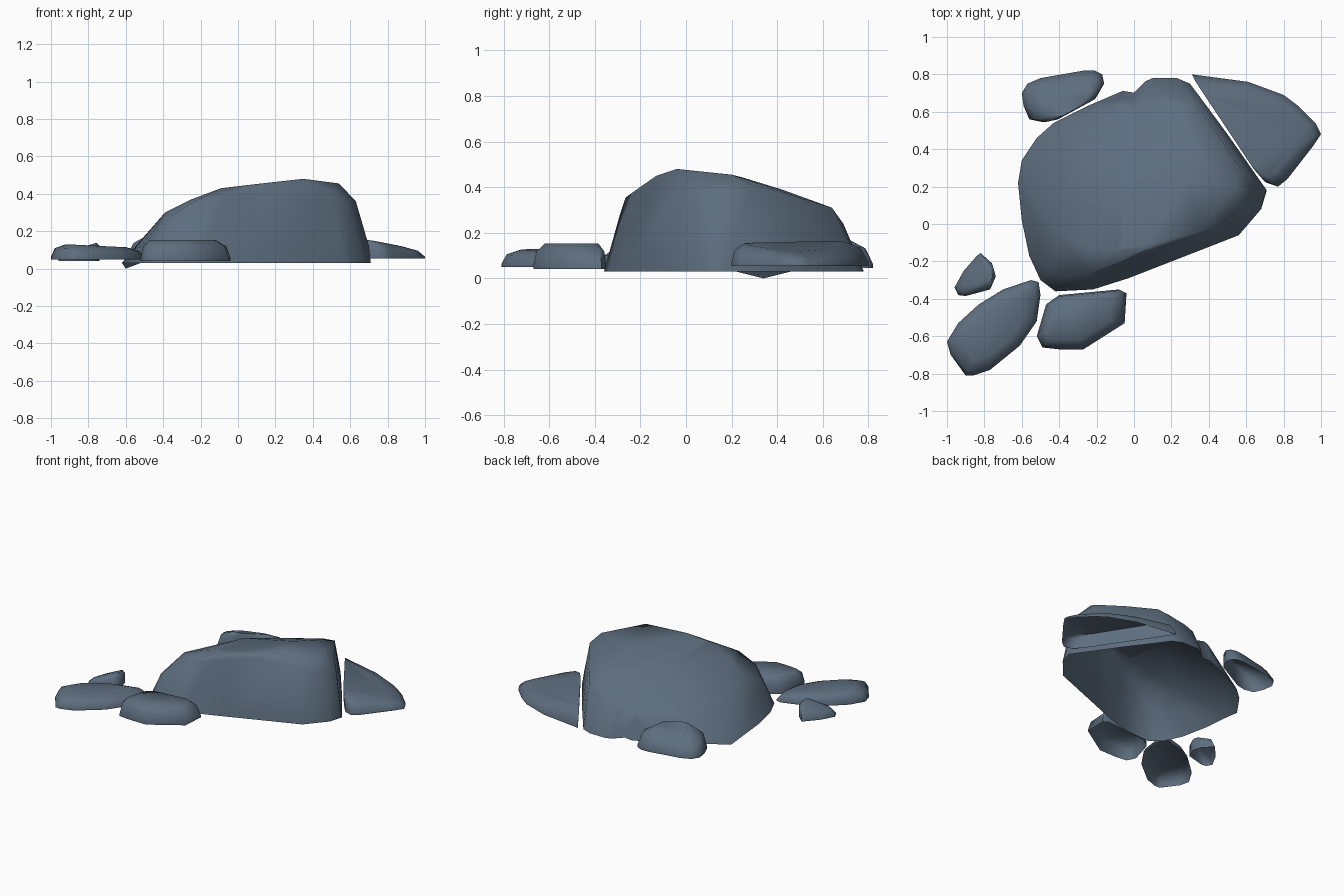
import bpy, bmesh, math
from mathutils import Vector

if "Cube" in bpy.data.objects:
    bpy.data.objects.remove(bpy.data.objects["Cube"])

slate = bpy.data.materials.new("slate_grey")
slate.diffuse_color = (0.11, 0.155, 0.21, 1)
slate.use_nodes = True
slate.node_tree.nodes["Principled BSDF"].inputs["Base Color"].default_value = slate.diffuse_color


def shell(name, points, notch=None, angle=60):
    """Convex rock shell, open underneath, with an optional crease at x = notch."""
    bm = bmesh.new()
    for p in points:
        bm.verts.new(p)
    res = bmesh.ops.convex_hull(bm, input=bm.verts[:])
    loose = {v for v in res["geom_interior"] + res["geom_unused"]
             if isinstance(v, bmesh.types.BMVert) and v.is_valid}
    bmesh.ops.delete(bm, geom=list(loose), context='VERTS')
    bmesh.ops.recalc_face_normals(bm, faces=bm.faces[:])
    under = [f for f in bm.faces if f.normal.z < -0.4]
    bmesh.ops.delete(bm, geom=under, context='FACES')
    if notch is not None:
        for x in (notch - 0.06, notch, notch + 0.06):
            bmesh.ops.bisect_plane(bm, geom=bm.verts[:] + bm.edges[:] + bm.faces[:],
                                   plane_co=(x, 0, 0), plane_no=(1, 0, 0))
        for v in bm.verts:
            if abs(v.co.x - notch) < 0.01 and v.co.y > 0.55:
                v.co.y -= 0.035
                v.co.z -= 0.015 if v.co.z > 0.1 else 0
    me = bpy.data.meshes.new(name)
    bm.to_mesh(me)
    bm.free()
    ob = bpy.data.objects.new(name, me)
    bpy.context.collection.objects.link(ob)
    me.materials.append(slate)
    bpy.ops.object.select_all(action='DESELECT')
    ob.select_set(True)
    bpy.context.view_layer.objects.active = ob
    bpy.ops.object.shade_smooth_by_angle(angle=math.radians(angle))
    return ob


def small_rock(name, outline, z0, z1, mid=0.92, top=0.72, slope=(0, 0), shift=(0, 0)):
    """Low stone: steep sides, rounded shoulder and a tilted, shifted top."""
    c = sum((Vector(p) for p in outline), Vector((0, 0))) / len(outline)
    pts = []
    for scale, h, s in ((1, 0, 0), (1, 0.15, 0), (mid, 0.7, .35), (top, 1, 1)):
        for p in outline:
            d = (Vector(p) - c) * scale
            q = c + d + Vector(shift) * s
            tilt = (slope[0] * d.x + slope[1] * d.y) * h
            pts.append((q.x, q.y, z0 + (z1 - z0) * h + tilt))
    return shell(name, pts)


# Main boulder: ground outline, then the rim and crown
base = [(-.62, .22), (-.60, .34), (-.52, .46), (-.43, .54), (-.25, .63),
        (-.05, .715), (.05, .755), (.10, .78), (.23, .78), (.30, .75), (.50, .48),
        (.71, .18), (.68, .08), (.56, -.06), (.30, -.16), (-.03, -.29),
        (-.22, -.35), (-.42, -.36), (-.50, -.30), (-.56, -.17), (-.60, .02)]
rim = [(-.36, -.29, .28), (-.24, -.265, .355), (-.06, -.195, .405),
       (.20, -.11, .435), (.50, -.005, .41), (.57, .03, .37), (.63, .15, .36),
       (.57, .29, .41), (.46, .46, .365), (.33, .64, .31), (.23, .64, .30),
       (.14, .69, .24), (-.10, .64, .20), (-.36, .48, .18), (-.53, .27, .14),
       (-.51, .0, .15), (-.45, -.24, .20)]
crown = [(.35, -.04, .48), (.54, .20, .455), (.08, -.13, .45), (-.09, -.14, .43),
         (-.25, -.12, .37), (-.39, -.06, .30), (-.09, .2, .385), (.28, .24, .445),
         (.30, .42, .39), (.70, .17, .12), (-.05, .45, .30)]
shell("main_boulder", [(x, y, 0.0 if x == -.60 and y == .34 else .03)
                       for x, y in base] + rim + crown, notch=0.0)

# Split-off slab beside the right back edge
small_rock("right_slab",
           [(.31, .80), (.43, .78), (.61, .76), (.80, .69), (.88, .63), (.97, .54),
            (1, .48), (.96, .42), (.82, .24), (.77, .20), (.71, .22), (.65, .29)],
           .055, .14, mid=.92, top=.72, slope=(-.12, -.06), shift=(-.05, -.035))

# Scattered stones around the boulder
small_rock("front_stone",
           [(-.52, -.60), (-.49, -.66), (-.40, -.67), (-.27, -.67), (-.05, -.53),
            (-.04, -.37), (-.08, -.35), (-.40, -.38), (-.47, -.43)],
           .04, .152, mid=.93, top=.74, shift=(-.01, .01))
small_rock("left_stone",
           [(-1, -.63), (-.98, -.70), (-.90, -.81), (-.86, -.81), (-.77, -.78),
            (-.61, -.65), (-.52, -.52), (-.50, -.38), (-.51, -.31), (-.55, -.30),
            (-.70, -.35), (-.83, -.43), (-.94, -.53)],
           .05, .122, mid=.91, top=.65, slope=(-.05, 0), shift=(-.01, 0))
small_rock("pebble",
           [(-.96, -.34), (-.94, -.38), (-.90, -.385), (-.77, -.35), (-.74, -.28),
            (-.76, -.21), (-.82, -.155), (-.84, -.17), (-.91, -.25)],
           .04, .125, mid=.85, top=.4, slope=(.3, 0), shift=(.05, 0))
# Slab leaning against the back of the boulder
small_rock("back_stone",
           [(-.60, .70), (-.59, .63), (-.56, .56), (-.49, .545), (-.42, .56),
            (-.20, .68), (-.16, .75), (-.17, .80), (-.21, .82), (-.27, .82),
            (-.50, .78), (-.57, .75)],
           .045, .18, mid=.88, top=.5, slope=(.12, -.3), shift=(.03, -.05))
